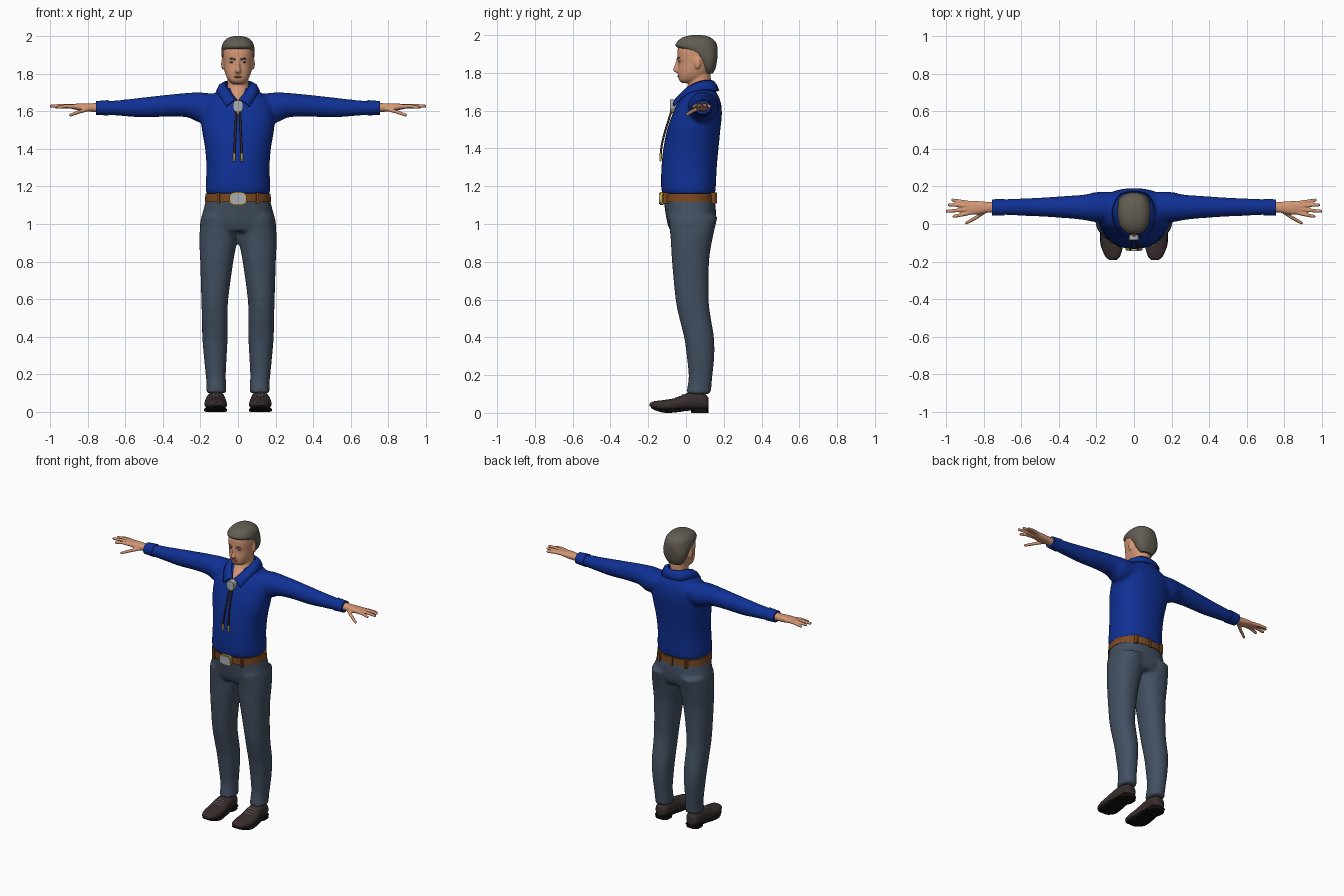
import bpy, bmesh, math
from mathutils import Vector, Matrix

default_cube = bpy.data.objects.get("Cube")
if default_cube:
    bpy.data.objects.remove(default_cube, do_unlink=True)


def material(name, red, green, blue):
    mat = bpy.data.materials.new(name)
    mat.use_nodes = True
    mat.diffuse_color = (red, green, blue, 1)
    shader = next(n for n in mat.node_tree.nodes if n.type == 'BSDF_PRINCIPLED')
    shader.inputs["Base Color"].default_value = (red, green, blue, 1)
    shader.inputs["Roughness"].default_value = 0.7
    return mat


SKIN = material("skin", .66, .31, .18)
LIPS = material("lips", .42, .15, .1)
HAIR = material("grey brown hair", .125, .11, .085)
SHIRT = material("blue cloth", .005, .03, .3)
DENIM = material("slate denim", .055, .08, .12)
LEATHER = material("tan leather", .2, .065, .015)
SILVER = material("silver", .4, .42, .45)
GOLD = material("gold", .6, .42, .05)
SHOE = material("dark brown leather", .04, .027, .026)
BLACK = material("black rubber", .006, .005, .005)


def spline(points, steps):
    """Catmull-Rom curve through tuples of any length."""
    result = []
    for i in range(len(points) - 1):
        a, b = points[max(i - 1, 0)], points[i]
        c, d = points[i + 1], points[min(i + 2, len(points) - 1)]
        for s in range(steps):
            t = s / steps
            result.append(tuple(
                q + t * ((r - p) + t * ((2 * p - 5 * q + 4 * r - w) + t * (3 * (q - r) + w - p))) / 2
                for p, q, r, w in zip(a, b, c, d)))
    return result + [points[-1]]


def loft(bm, axis, rings, power=2.3, steps=4, sides=32):
    """Skin rounded sections; a ring is (position, low, high, low, high)."""
    loops = []
    for pos, u0, u1, v0, v1 in spline(rings, steps):
        loop = []
        for k in range(sides):
            angle = math.tau * k / sides
            c, s = (math.copysign(abs(f) ** (2 / power), f) for f in (math.cos(angle), math.sin(angle)))
            co = [(u0 + u1) / 2 + c * (u1 - u0) / 2, (v0 + v1) / 2 + s * (v1 - v0) / 2]
            co.insert("xyz".index(axis), pos)
            loop.append(bm.verts.new(co))
        loops.append(loop)
    for low, high in zip(loops, loops[1:]):
        for k in range(sides):
            j = (k + 1) % sides
            bm.faces.new((low[k], low[j], high[j], high[k]))
    bm.faces.new(loops[0])
    bm.faces.new(loops[-1])


def centred(rings):
    """Expand (z, half width, front, back) to a full ring."""
    return [(z, -w, w, front, back) for z, w, front, back in rings]


def blob(bm, centre, size):
    place = Matrix.Translation(centre) @ Matrix.Diagonal((*size, 1))
    bmesh.ops.create_uvsphere(bm, u_segments=16, v_segments=10, radius=1, matrix=place)


def limb(bm, points, r0, r1):
    """Round-ended tapering tube along points."""
    count = len(points) - 1
    radii = [r0 + (r1 - r0) * i / count for i in range(count + 1)]
    for point, r in zip(points, radii):
        blob(bm, point, (r, r, r))
    for i in range(count):
        a, b = Vector(points[i]), Vector(points[i + 1])
        turn = (b - a).to_track_quat('Z', 'Y').to_matrix().to_4x4()
        bmesh.ops.create_cone(bm, cap_ends=True, segments=16, radius1=radii[i], radius2=radii[i + 1],
                              depth=(b - a).length, matrix=Matrix.Translation((a + b) / 2) @ turn)


def mirror(bm):
    copy = bmesh.ops.duplicate(bm, geom=bm.verts[:] + bm.edges[:] + bm.faces[:])["geom"]
    verts = [v for v in copy if isinstance(v, bmesh.types.BMVert)]
    bmesh.ops.scale(bm, vec=(-1, 1, 1), verts=verts)


def finish(name, bm, mat, voxel=0, thickness=0):
    """Make the object; voxel fuses overlapping volumes into one skin."""
    bmesh.ops.recalc_face_normals(bm, faces=bm.faces[:])
    mesh = bpy.data.meshes.new(name)
    bm.to_mesh(mesh)
    bm.free()
    mesh.materials.append(mat)
    obj = bpy.data.objects.new(name, mesh)
    bpy.context.scene.collection.objects.link(obj)
    if voxel:
        remesh = obj.modifiers.new("fuse", 'REMESH')
        remesh.mode, remesh.voxel_size, remesh.use_smooth_shade = 'VOXEL', voxel, True
        soften = obj.modifiers.new("soften", 'SMOOTH')
        soften.factor, soften.iterations = 0.5, 4
    if thickness:
        solid = obj.modifiers.new("thickness", 'SOLIDIFY')
        solid.thickness, solid.offset = thickness, 0
    mesh.shade_smooth()
    if not voxel:
        mesh.set_sharp_from_angle(angle=math.radians(45))


# Shirt: sleeves mirrored, then fused with the torso
bm = bmesh.new()
loft(bm, 'x', [(.1, .02, .17, 1.57, 1.69), (.2, .01, .17, 1.54, 1.7), (.26, .02, .157, 1.565, 1.698),
               (.35, .03, .15, 1.572, 1.69), (.5, .04, .14, 1.567, 1.674), (.62, .045, .135, 1.575, 1.66),
               (.75, .05, .127, 1.585, 1.65)], power=2)
mirror(bm)
loft(bm, 'z', centred([(1.157, .168, -.125, .153), (1.2, .172, -.132, .158), (1.3, .168, -.13, .163),
                       (1.4, .175, -.12, .172), (1.5, .192, -.1, .182), (1.58, .197, -.072, .19),
                       (1.64, .185, -.045, .185), (1.68, .15, -.02, .17), (1.705, .11, 0, .155),
                       (1.725, .075, .015, .14)]))
finish("shirt", bm, SHIRT, voxel=.011)

# Cuffs
bm = bmesh.new()
loft(bm, 'x', [(.69, .044, .134, 1.577, 1.659), (.755, .046, .131, 1.581, 1.654)], power=2, steps=1)
mirror(bm)
finish("cuffs", bm, SHIRT)

# Folded collar with pointed wings
bm = bmesh.new()
inner = spline([(0, .14, 1.755), (.045, .125, 1.757), (.068, .075, 1.752), (.055, .01, 1.72), (.006, -.052, 1.66)], 5)
outer = spline([(0, .172, 1.705), (.07, .155, 1.705), (.11, .08, 1.708), (.1, .0, 1.685), (.062, -.066, 1.625)], 5)
rows = []
for a, b in zip(inner, outer):
    middle = (Vector(a) + Vector(b)) / 2 + Vector((a[0] * .1, 0, .008))
    rows.append([bm.verts.new(p) for p in (a, middle, b)])
for r, s in zip(rows, rows[1:]):
    for k in range(2):
        bm.faces.new((r[k], r[k + 1], s[k + 1], s[k]))
mirror(bm)
bmesh.ops.remove_doubles(bm, verts=bm.verts[:], dist=.0005)
finish("collar", bm, SHIRT, thickness=.012)

# Trousers: two legs fused with the hips
bm = bmesh.new()
loft(bm, 'z', [(.1, .06, .17, 0, .13), (.14, .063, .167, .008, .135), (.2, .065, .172, .014, .14),
               (.3, .06, .182, .004, .15), (.4, .055, .19, -.01, .148), (.5, .055, .192, -.035, .132),
               (.6, .052, .195, -.055, .12), (.8, .025, .201, -.074, .122), (.93, .002, .206, -.082, .142),
               (1.04, .01, .195, -.095, .168)], power=2.2)
mirror(bm)
loft(bm, 'z', centred([(.96, .195, -.08, .135), (1, .203, -.098, .155), (1.08, .183, -.112, .158),
                       (1.145, .167, -.12, .148)]))
finish("trousers", bm, DENIM, voxel=.011)

# Belt and its loops
bm = bmesh.new()
loft(bm, 'z', centred([(1.116, .176, -.126, .157), (1.162, .173, -.128, .157)]), steps=1, sides=48)
finish("belt", bm, LEATHER)
bm = bmesh.new()
for x, y in ((.105, -.108), (.1, .143)):
    loft(bm, 'z', [(z, x - .008, x + .008, y - .014, y + .014) for z in (1.108, 1.168)], power=6, steps=1)
mirror(bm)
loft(bm, 'z', centred([(z, .009, .14, .164) for z in (1.108, 1.168)]), power=6, steps=1)
finish("belt_loops", bm, LEATHER)


# Buckle and tie slide: gold rims behind silver faces
def plate(name, mat, y, depth, width, low, high, power):
    bm = bmesh.new()
    loft(bm, 'y', [(y, -width, width, low, high), (y + depth, -width, width, low, high)], power=power, steps=1)
    finish(name, bm, mat)


plate("buckle_rim", GOLD, -.138, .02, .046, 1.1, 1.17, 3)
plate("buckle_face", SILVER, -.143, .02, .039, 1.107, 1.163, 3)
plate("slide_rim", GOLD, -.08, .03, .02, 1.585, 1.635, 2)
plate("slide_face", SILVER, -.086, .04, .026, 1.598, 1.658, 3)

# Tie cords and metal tips
bm = bmesh.new()
limb(bm, spline([(.01, -.076, 1.6), (.014, -.108, 1.5), (.018, -.128, 1.42), (.02, -.134, 1.36)], 3), .0055, .0055)
mirror(bm)
finish("tie_cords", bm, SHOE)
bm = bmesh.new()
limb(bm, [(.02, -.134, 1.37), (.021, -.135, 1.337)], .007, .006)
mirror(bm)
finish("cord_tips", bm, GOLD)

# Head, neck, nose and ears in one skin
bm = bmesh.new()
blob(bm, (.081, .062, 1.853), (.009, .017, .033))
mirror(bm)
loft(bm, 'z', centred([(1.746, .028, -.02, .03), (1.76, .046, -.036, .07), (1.78, .06, -.041, .1),
                       (1.81, .071, -.043, .13), (1.85, .077, -.041, .148), (1.89, .081, -.046, .155),
                       (1.93, .081, -.043, .155), (1.96, .07, -.025, .14), (1.985, .045, .01, .12)]))
loft(bm, 'z', centred([(1.635, .015, -.05, .1), (1.66, .035, -.044, .12), (1.7, .06, -.014, .13),
                       (1.74, .056, .012, .132), (1.82, .056, .02, .13)]), power=2)
loft(bm, 'z', centred([(1.802, .015, -.056, 0), (1.814, .018, -.07, 0), (1.84, .012, -.06, 0),
                       (1.876, .01, -.05, 0)]), power=2)
finish("head", bm, SKIN, voxel=.0055)

# Short hair, lower at the back than at the brow
bm = bmesh.new()
loft(bm, 'z', centred([(1.797, .045, .1, .143), (1.83, .07, .077, .158), (1.87, .084, .06, .165),
                       (1.905, .087, .015, .168), (1.938, .087, -.051, .166), (1.965, .079, -.046, .156),
                       (1.986, .06, -.02, .132), (1.996, .036, .01, .105), (2, .012, .035, .08)]))
finish("hair", bm, HAIR)

# Face details
bm = bmesh.new()
limb(bm, [(.017, -.043, 1.876), (.034, -.037, 1.881), (.051, -.021, 1.876)], .005, .004)
mirror(bm)
finish("eyebrows", bm, HAIR)
for name, mat, centre, size in (("eye_whites", SILVER, (.033, -.03, 1.861), (.013, .008, .0055)),
                                ("pupils", BLACK, (.033, -.035, 1.861), (.005, .005, .005))):
    bm = bmesh.new()
    blob(bm, centre, size)
    mirror(bm)
    finish(name, bm, mat)
bm = bmesh.new()
blob(bm, (0, -.036, 1.782), (.024, .01, .006))
finish("mouth", bm, LIPS)

# Hands with spread fingers
bm = bmesh.new()
loft(bm, 'x', [(.73, .06, .118, 1.592, 1.645), (.78, .06, .118, 1.597, 1.642), (.82, .052, .121, 1.6, 1.642),
               (.86, .05, .122, 1.607, 1.64), (.89, .06, .115, 1.614, 1.636)])
for path in ([(.87, .06, 1.624), (.915, .049, 1.627), (.958, .04, 1.62)],
             [(.88, .078, 1.626), (.94, .072, 1.63), (.995, .068, 1.627)],
             [(.88, .096, 1.626), (.93, .1, 1.63), (.984, .102, 1.627)],
             [(.87, .111, 1.624), (.92, .12, 1.625), (.965, .127, 1.62)],
             [(.79, .07, 1.612), (.84, .034, 1.598), (.892, .005, 1.579)]):
    limb(bm, path, .0115, .0085)
mirror(bm)
finish("hands", bm, SKIN, voxel=.0045)

# Shoes, soles with heels, and laces
bm = bmesh.new()
loft(bm, 'y', [(-.192, .094, .13, .036, .05), (-.172, .074, .153, .022, .061), (-.12, .06, .174, .01, .068),
               (-.06, .06, .178, .012, .078), (0, .066, .172, .016, .102), (.05, .07, .164, .016, .112),
               (.1, .074, .16, .016, .1), (.118, .09, .145, .025, .08)])
mirror(bm)
finish("shoes", bm, SHOE)
bm = bmesh.new()
loft(bm, 'y', [(-.185, .09, .135, .027, .037), (-.165, .072, .156, .014, .028), (-.11, .058, .178, 0, .02),
               (-.05, .06, .18, .003, .022), (.02, .066, .172, .012, .026), (.11, .074, .16, .012, .026)], power=4)
loft(bm, 'z', [(0, .07, .164, .028, .118), (.026, .07, .164, .025, .12)], power=3, steps=1)
mirror(bm)
finish("soles", bm, BLACK)
bm = bmesh.new()
for k in range(3):
    y, z = -.055 + k * .018, .079 + k * .008
    limb(bm, [(.095, y, z - .003), (.12, y, z + .001), (.145, y, z - .003)], .003, .003)
mirror(bm)
finish("laces", bm, SILVER)
